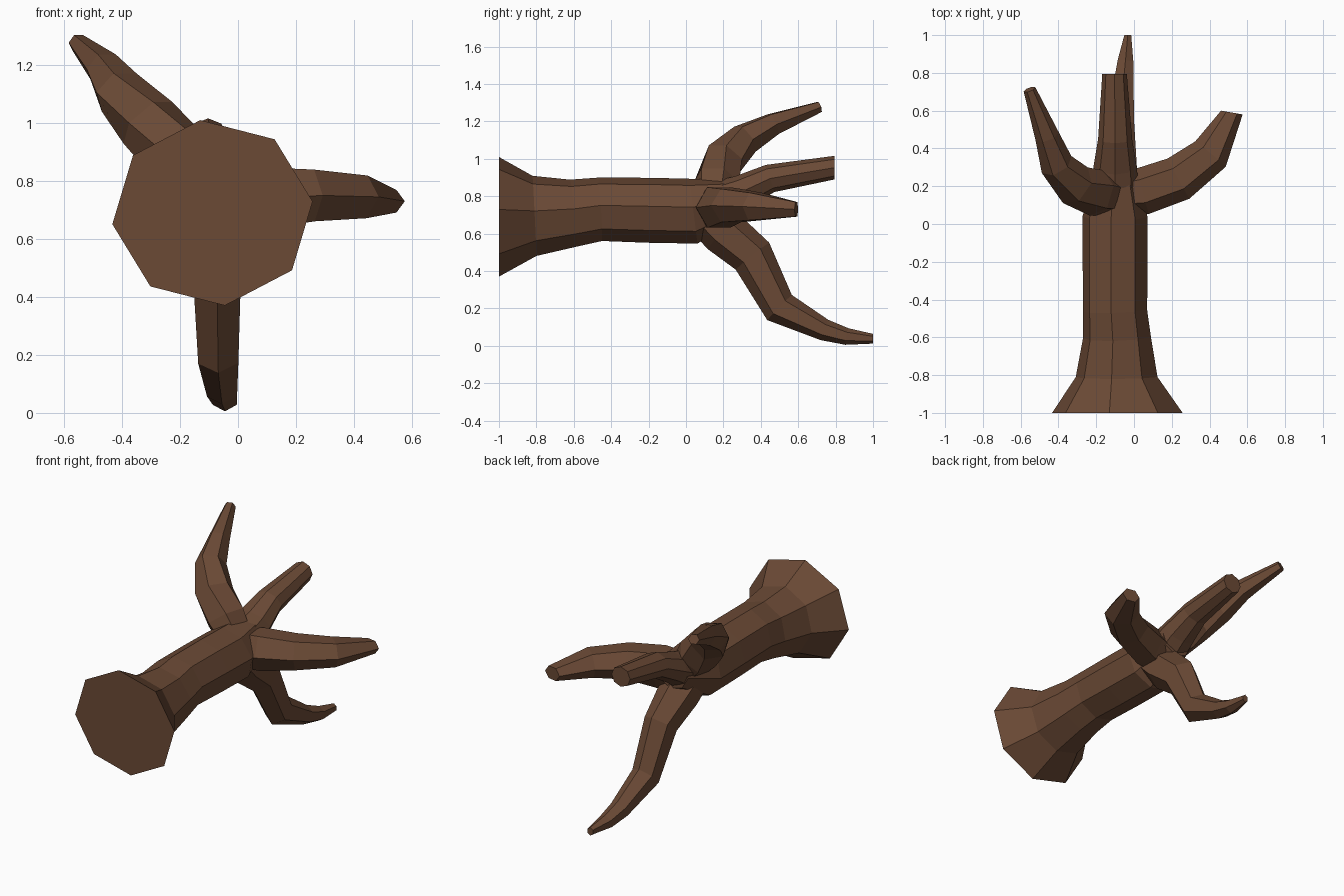
import bpy, bmesh, math
from mathutils import Vector

bark = bpy.data.materials.new("bark")
bark.diffuse_color = (0.147, 0.068, 0.036, 1)


def limb(name, rings, sides, ref, phase, start=None, end=None):
    """Loft rings of (x, y, z, radius along ref, radius across) into a capped limb."""
    bm = bmesh.new()
    pts = [Vector(r[:3]) for r in rings]
    loops = []
    for i, r in enumerate(rings):
        into = (pts[i] - pts[i - 1]).normalized() if i else Vector()
        out = (pts[i + 1] - pts[i]).normalized() if i < len(pts) - 1 else Vector()
        t = (into + out).normalized()
        if i == 0 and start:
            t = Vector(start).normalized()
        if i == len(pts) - 1 and end:
            t = Vector(end).normalized()
        b = t.cross(Vector(ref)).normalized()
        a = b.cross(t)
        ring = []
        for k in range(sides):
            ang = math.radians(phase) + k * math.tau / sides
            ring.append(bm.verts.new(pts[i] + a * r[3] * math.cos(ang) + b * r[4] * math.sin(ang)))
        loops.append(ring)
    for lo, hi in zip(loops, loops[1:]):
        for k in range(sides):
            n = (k + 1) % sides
            bm.faces.new((lo[k], lo[n], hi[n], hi[k]))
    bm.faces.new(loops[0])
    bm.faces.new(loops[-1])
    bmesh.ops.recalc_face_normals(bm, faces=bm.faces)
    mesh = bpy.data.meshes.new(name)
    bm.to_mesh(mesh)
    bm.free()
    mesh.materials.append(bark)
    obj = bpy.data.objects.new(name, mesh)
    bpy.context.collection.objects.link(obj)


X, Y, Z = (1, 0, 0), (0, 1, 0), (0, 0, 1)

# Trunk with flared foot, lying along y
limb("trunk", [
    (-0.088, -1.0, 0.69, 0.348, 0.322),
    (-0.092, -0.81, 0.695, 0.218, 0.216),
    (-0.09, -0.6, 0.71, 0.181, 0.181),
    (-0.1, -0.46, 0.73, 0.171, 0.171),
    (-0.1, -0.2, 0.725, 0.173, 0.175),
    (-0.1, 0.04, 0.72, 0.173, 0.176),
    (-0.1, 0.28, 0.785, 0.11, 0.105),
], 8, X, -7, Y, Y)

# Branch rising to the left
limb("left_branch", [
    (-0.13, 0.15, 0.79, 0.10, 0.11),
    (-0.20, 0.165, 0.88, 0.12, 0.125),
    (-0.31, 0.205, 1.0, 0.11, 0.115),
    (-0.41, 0.315, 1.105, 0.09, 0.09),
    (-0.46, 0.465, 1.185, 0.065, 0.065),
    (-0.553, 0.712, 1.277, 0.032, 0.033),
], 6, Z, 30)

# Branch reaching to the right
limb("right_branch", [
    (-0.06, 0.16, 0.735, 0.12, 0.11),
    (0.05, 0.175, 0.74, 0.125, 0.125),
    (0.235, 0.24, 0.75, 0.103, 0.121),
    (0.405, 0.37, 0.745, 0.085, 0.105),
    (0.518, 0.59, 0.73, 0.045, 0.058),
], 6, Z, 30, None, (0.17, 0.98, 0))

# Blunt branch continuing the trunk
limb("middle_branch", [
    (-0.1, 0.12, 0.74, 0.13, 0.13),
    (-0.1, 0.30, 0.825, 0.115, 0.09),
    (-0.1, 0.45, 0.895, 0.09, 0.076),
    (-0.103, 0.795, 0.953, 0.065, 0.063),
], 8, X, 0, None, Y)

# Branch drooping to the ground
limb("lower_branch", [
    (-0.09, 0.13, 0.68, 0.13, 0.12),
    (-0.085, 0.2, 0.61, 0.12, 0.125),
    (-0.072, 0.355, 0.48, 0.094, 0.115),
    (-0.068, 0.5, 0.205, 0.08, 0.094),
    (-0.055, 0.74, 0.085, 0.06, 0.058),
    (-0.045, 0.86, 0.05, 0.048, 0.045),
    (-0.033, 1.0, 0.038, 0.021, 0.026),
], 6, X, 30, None, Y)
